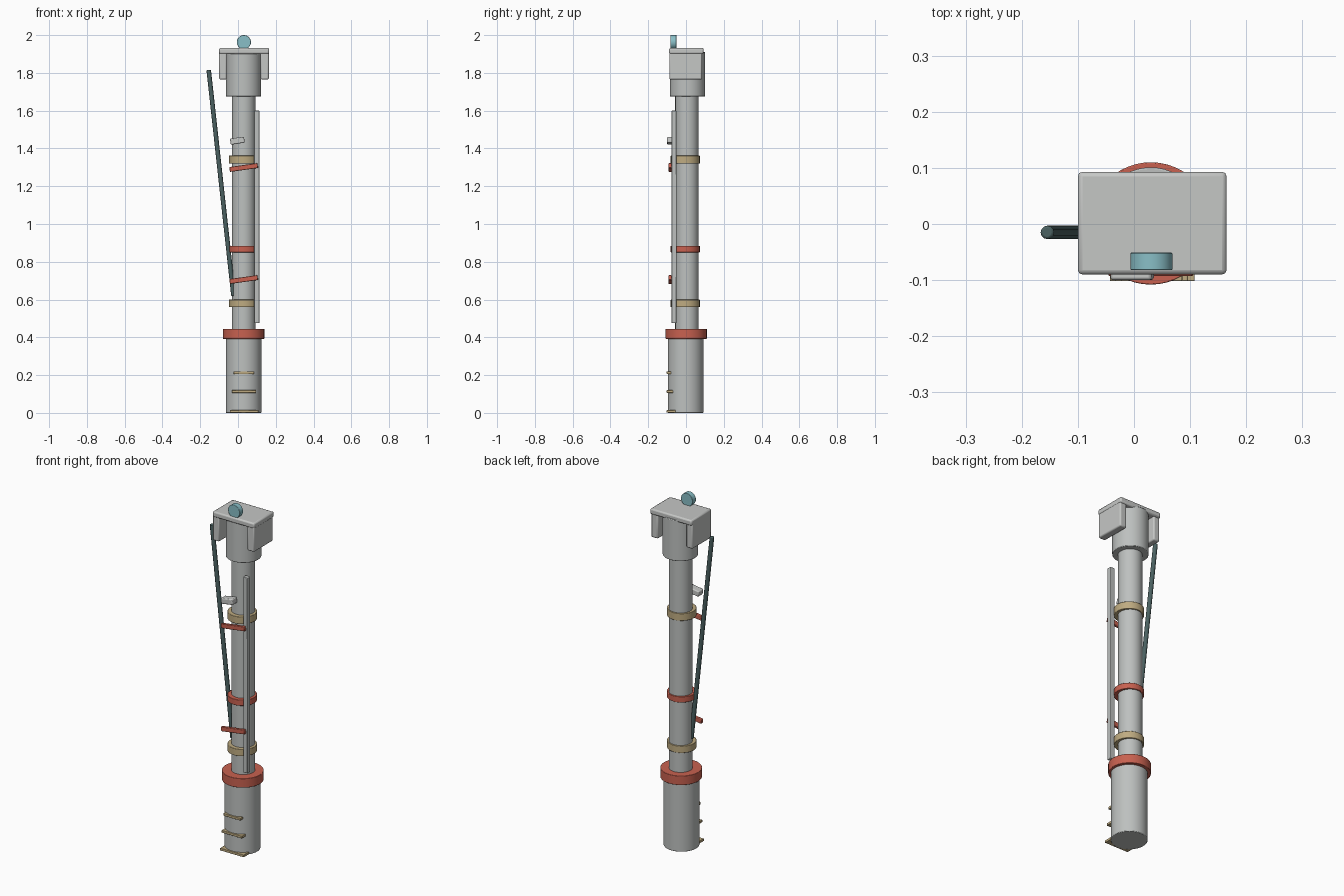
import bpy
import math
from mathutils import Vector

if "Cube" in bpy.data.objects:
    bpy.data.objects.remove(bpy.data.objects["Cube"])


def mat(name, rgb):
    m = bpy.data.materials.new(name)
    m.diffuse_color = (*rgb, 1)
    m.use_nodes = True
    m.node_tree.nodes["Principled BSDF"].inputs["Base Color"].default_value = m.diffuse_color
    return m


GREY = mat("pipe grey", (0.51, 0.53, 0.52))
PALE = mat("panel grey", (0.56, 0.57, 0.56))
RED = mat("coral red", (0.58, 0.12, 0.08))
TAN = mat("tan", (0.52, 0.41, 0.22))
BLUE = mat("pale blue", (0.25, 0.52, 0.57))
DARK = mat("dark slate", (0.07, 0.12, 0.12))


def finish(ob, name, material, bevel):
    ob.name = name
    ob.data.materials.append(material)
    bpy.ops.object.transform_apply(location=False, rotation=False, scale=True)
    if bevel:
        b = ob.modifiers.new("soft edges", 'BEVEL')
        b.width = bevel
        b.segments = 2
        b.limit_method = 'ANGLE'
    bpy.ops.object.shade_smooth_by_angle(angle=math.radians(35))
    return ob


def cylinder(name, a, b, r, material, sides=48, bevel=0.0):
    """Cylinder running from point a to point b."""
    a, b = Vector(a), Vector(b)
    bpy.ops.mesh.primitive_cylinder_add(
        vertices=sides, radius=r, depth=(b - a).length, location=(a + b) / 2,
        rotation=(b - a).to_track_quat('Z', 'Y').to_euler())
    return finish(bpy.context.object, name, material, bevel)


def box(name, lo, hi, material, bevel=0.0, tilt=0.0):
    """Box between two corners, tilted about the y axis in degrees."""
    lo, hi = Vector(lo), Vector(hi)
    bpy.ops.mesh.primitive_cube_add(size=1, location=(lo + hi) / 2,
                                    rotation=(0, math.radians(-tilt), 0))
    ob = bpy.context.object
    ob.scale = hi - lo
    return finish(ob, name, material, bevel)


def upright(name, r, z0, z1, material, y=0.0, bevel=0.0):
    return cylinder(name, (0.03, y, z0), (0.03, y, z1), r, material, 48, bevel)


# Main tubes
upright("base_tube", 0.094, 0.0, 0.42, GREY, -0.002, 0.003)
upright("shaft", 0.062, 0.4, 1.72, GREY, 0.005)
upright("head_collar", 0.093, 1.675, 1.91, GREY, 0.008, 0.003)

# Rings around the tubes
upright("base_ring", 0.109, 0.392, 0.445, RED, 0.001, 0.002)
upright("lower_band", 0.077, 0.56, 0.60, TAN, -0.004, 0.002)
upright("middle_band", 0.077, 0.85, 0.884, RED, -0.004, 0.002)
upright("upper_band", 0.077, 1.32, 1.362, TAN, -0.004, 0.002)

# Head cover with two side panels
box("head_plate", (-0.10, -0.09, 1.90), (0.165, 0.093, 1.932), PALE, 0.008)
for side, x0, x1 in (("left", -0.10, -0.06), ("right", 0.12, 0.163)):
    box(side + "_head_panel", (x0, -0.088, 1.765), (x1, 0.085, 1.925), PALE, 0.007)

# Round lens standing on the head
cylinder("lens", (0.031, -0.082, 1.9625), (0.031, -0.051, 1.9625), 0.0375, BLUE, 32, 0.002)

# Slanted rod and upright rail
cylinder("slanted_rod", (-0.024, -0.015, 0.62), (-0.155, -0.015, 1.815), 0.012, DARK, 12, 0.004)
box("rail", (0.086, -0.077, 0.475), (0.114, -0.050, 1.60), GREY, 0.003)

# Tilted crossbars and switch block on the front
for i, z in enumerate((0.706, 1.299)):
    box(f"crossbar_{i + 1}", (-0.045, -0.093, z - 0.013), (0.105, -0.076, z + 0.013), RED, 0.003, 8)
box("switch_block", (-0.041, -0.10, 1.425), (0.034, -0.055, 1.457), PALE, 0.005, 9)

# Rungs on the base front, wider toward the ground
for i, (z, x0, x1, y1) in enumerate(((0.008, -0.043, 0.108, -0.055),
                                     (0.113, -0.033, 0.096, -0.068),
                                     (0.213, -0.023, 0.086, -0.078))):
    box(f"rung_{i + 1}", (x0, -0.102, z - 0.007), (x1, y1, z + 0.007), TAN, 0.002)
